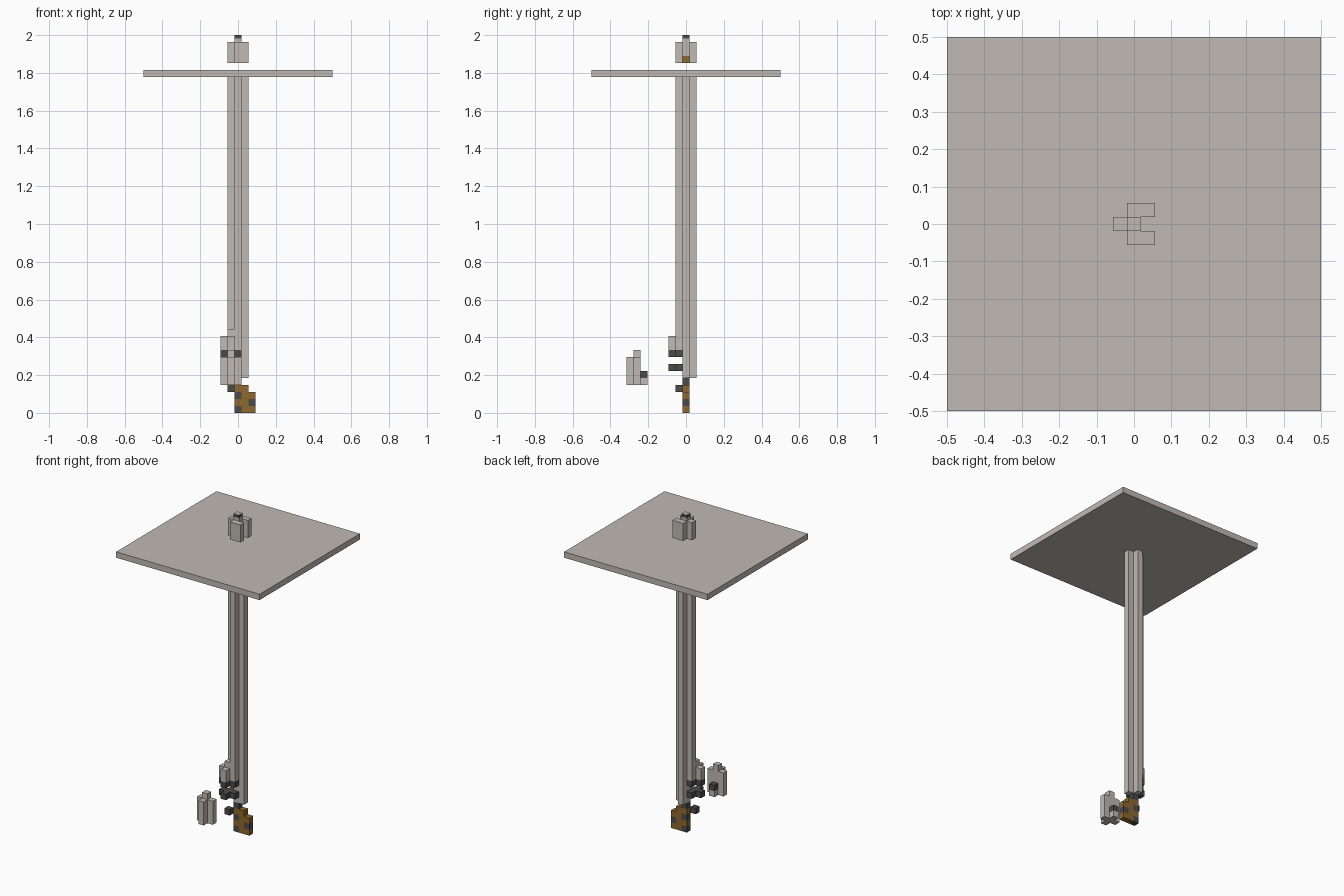
import bpy
import bmesh
from mathutils import Matrix, Vector

V = 1 / 27          # edge of one cell
TOP = 2.0

cube = bpy.data.objects.get("Cube")
if cube:
    bpy.data.objects.remove(cube, do_unlink=True)


def material(name, rgb):
    m = bpy.data.materials.new(name)
    m.use_nodes = True
    m.diffuse_color = (*rgb, 1)
    m.node_tree.nodes["Principled BSDF"].inputs["Base Color"].default_value = (*rgb, 1)
    return m


STONE = material("pale stone", (0.53, 0.49, 0.455))
DARK = material("charcoal", (0.07, 0.07, 0.07))
BROWN = material("brown", (0.27, 0.14, 0.03))


def part(name, boxes, mats=(STONE,), rule=None):
    """Boxes are cell ranges (i0, i1, j0, j1, k0, k1), i and j inclusive, k from-to."""
    bm = bmesh.new()
    for i0, i1, j0, j1, k0, k1 in boxes:
        lo = Vector((i0 - 0.5, j0 - 0.5, k0)) * V
        hi = Vector((i1 + 0.5, j1 + 0.5, k1)) * V
        size = hi - lo
        mat = Matrix.Translation((lo + hi) / 2) @ Matrix.Diagonal((*size, 1))
        bmesh.ops.create_cube(bm, size=1, matrix=mat)
    if rule:
        for f in bm.faces:
            f.material_index = rule(f)
    me = bpy.data.meshes.new(name)
    bm.to_mesh(me)
    bm.free()
    for m in mats:
        me.materials.append(m)
    ob = bpy.data.objects.new(name, me)
    bpy.context.collection.objects.link(ob)
    return ob


def cross(i, j, k0, k1):
    """Plus-shaped footprint around a cell."""
    return [(i - 1, i + 1, j, j, k0, k1),
            (i, i, j - 1, j - 1, k0, k1),
            (i, i, j + 1, j + 1, k0, k1)]


# Tall cross-shaped column, with two arms broken off short
part("column", [(0, 0, 0, 0, 5, 48),
                (1, 1, 0, 0, 5, 48),
                (0, 0, 1, 1, 5, 48),
                (-1, -1, 0, 0, 9, 48),
                (0, 0, -1, -1, 9, 48)])

# Wide square slab
part("slab", [(-13, 13, -13, 13, 48, 49)])

# Finial floating above the slab
part("finial", [(-1, -1, 0, 0, 50, 53),
                (0, 0, 0, 0, 51, 53),
                (0, 1, 1, 1, 50, 53),
                (0, 1, -1, -1, 50, 53)])
part("finial_core", [(0, 0, 0, 0, 50, 51)], (BROWN,))
part("finial_neck", [(0, 0, 0, 0, 53, 53.5)])
part("finial_cap", [(0, 0, 0, 0, 53.5, TOP / V)], (STONE, DARK),
     lambda f: 0 if f.normal.z > 0.5 else 1)

# Side pod with its pointed top
part("side_pod", [(-2, -1, -1, -1, 9, 11),
                  (-1, -1, -2, -2, 9, 11),
                  (-1, -1, -1, -1, 11, 12)])

# Dark cross rings under the pod
for n, k in (("upper", 8), ("lower", 6)):
    part(n + "_ring", cross(-1, -1, k, k + 1), (DARK,))
part("loose_block", [(-1, -1, -1, -1, 3, 4)], (DARK,))
part("column_foot", [(0, 0, 0, 0, 4, 5)], (DARK,))

# Detached pod standing in front
part("front_pod", [(-2, 0, -7, -7, 4, 8),
                   (-1, -1, -8, -8, 4, 8),
                   (-1, -1, -7, -7, 8, 9),
                   (-1, -1, -6, -6, 4, 5)])
part("front_pod_knob", [(-1, -1, -6, -6, 5, 6)], (DARK,))

# Brown base plate with dark spots
spots = [(0, 0), (0, 2), (2, 1)]
cells = [(i, k) for i in range(3) for k in range(4) if (i, k) != (2, 3)]
part("base", [(i, i, 0, 0, k, k + 1) for i, k in cells if (i, k) not in spots], (BROWN,))
part("base_spots", [(i, i, 0, 0, k, k + 1) for i, k in spots], (DARK,))
